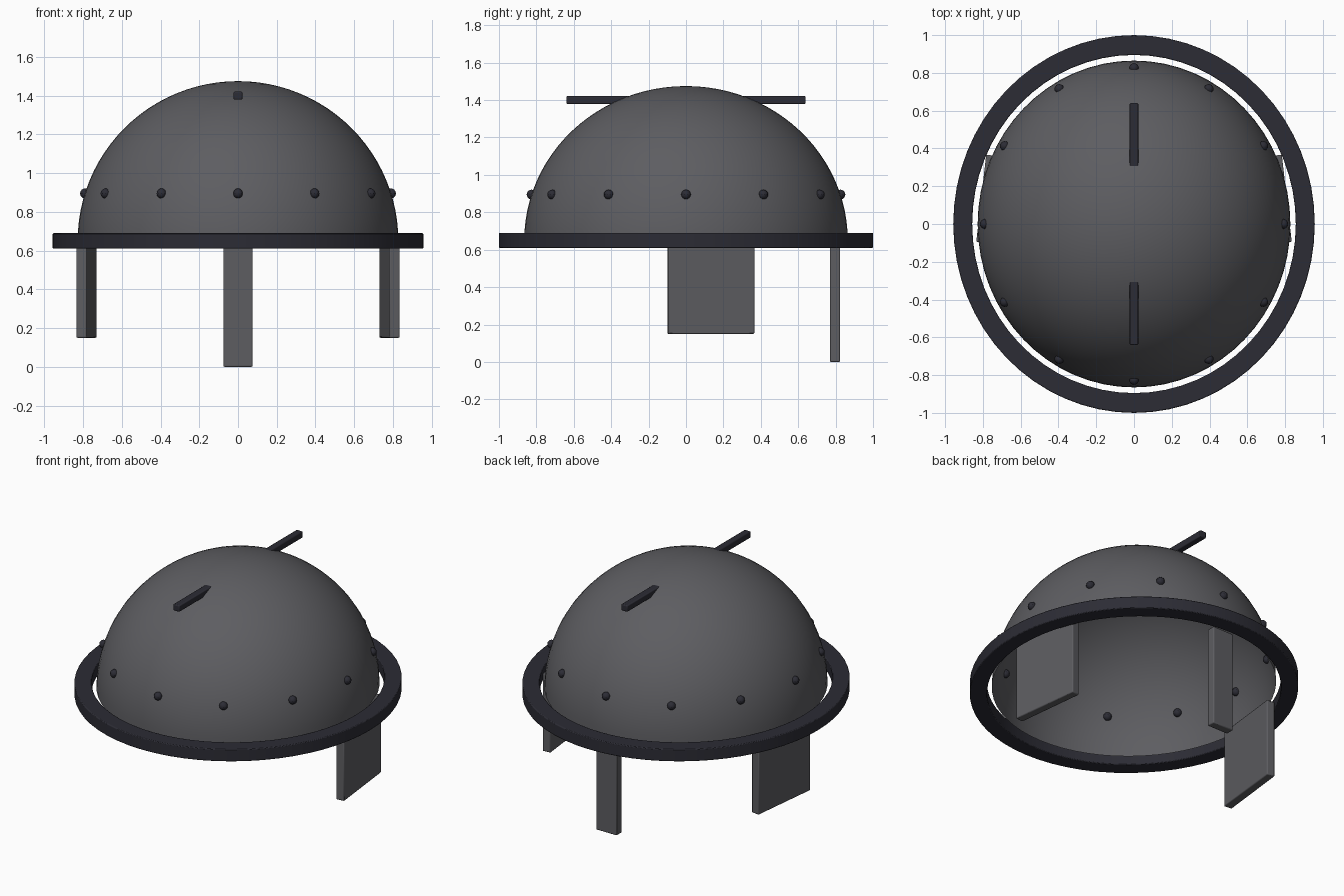
import bpy, bmesh, math
from mathutils import Matrix

if "Cube" in bpy.data.objects:
    bpy.data.objects.remove(bpy.data.objects["Cube"])

OVAL = 0.957  # the helmet is slightly narrower than it is long


def material(name, color):
    m = bpy.data.materials.new(name)
    m.use_nodes = True
    m.diffuse_color = color
    m.node_tree.nodes["Principled BSDF"].inputs["Base Color"].default_value = color
    return m


steel = material("grey steel", (0.11, 0.11, 0.12, 1))
iron = material("dark iron", (0.025, 0.025, 0.035, 1))


def add_object(name, bm, mat, bevel=0):
    bmesh.ops.recalc_face_normals(bm, faces=bm.faces)
    mesh = bpy.data.meshes.new(name)
    bm.to_mesh(mesh)
    bm.free()
    mesh.materials.append(mat)
    ob = bpy.data.objects.new(name, mesh)
    bpy.context.collection.objects.link(ob)
    if bevel:
        mod = ob.modifiers.new("soft edges", "BEVEL")
        mod.width, mod.segments, mod.limit_method = bevel, 2, "ANGLE"
    bpy.ops.object.select_all(action="DESELECT")
    ob.select_set(True)
    bpy.context.view_layer.objects.active = ob
    bpy.ops.object.shade_smooth_by_angle(angle=math.radians(35))
    return ob


def plate(name, center, size, mat, turn=0):
    bm = bmesh.new()
    bmesh.ops.create_cube(bm, size=1, matrix=Matrix.Translation(center)
                          @ Matrix.Rotation(turn, 4, "Z") @ Matrix.Diagonal((*size, 1)))
    return add_object(name, bm, mat, 0.006)


def lathe(name, profile, mat, closed=False, bevel=0):
    bm = bmesh.new()
    verts = [bm.verts.new((0, r, z)) for r, z in profile]
    edges = [bm.edges.new(pair) for pair in zip(verts, verts[1:])]
    if closed:
        edges.append(bm.edges.new((verts[-1], verts[0])))
    bmesh.ops.spin(bm, geom=verts + edges, cent=(0, 0, 0), axis=(0, 0, 1),
                   angle=math.tau, steps=64, use_merge=True)
    bmesh.ops.remove_doubles(bm, verts=bm.verts, dist=0.0001)
    bmesh.ops.scale(bm, vec=(OVAL, 1, 1), verts=bm.verts)
    return add_object(name, bm, mat, bevel)


# Open thin dome
arc = [i * math.pi / 48 for i in range(25)]
dome = lathe("dome", [(0.865 * math.cos(a), 0.65 + 0.825 * math.sin(a)) for a in arc], steel)
# Face the open shell outward
up = max(dome.data.polygons, key=lambda p: p.center.z)
if up.normal.z < 0:
    dome.data.flip_normals()

# Flat brim ring around the dome
lathe("brim_ring", [(0.895, 0.61), (1, 0.61), (1, 0.69), (0.895, 0.69)], iron, True, 0.005)

# Rivets around the lower dome
rivet_z = 0.895
rivet_r = 0.865 * math.sqrt(1 - ((rivet_z - 0.65) / 0.825) ** 2)
bm = bmesh.new()
for i in range(12):
    a = i * math.tau / 12
    spot = (OVAL * rivet_r * math.cos(a), rivet_r * math.sin(a), rivet_z)
    bmesh.ops.create_uvsphere(bm, u_segments=10, v_segments=8, radius=0.026,
                              matrix=Matrix.Translation(spot))
add_object("rivets", bm, iron)

# Bar through the crown
plate("crown_bar", (0, 0, 1.4), (0.045, 1.28, 0.042), iron)

# Nose guard and the two angled cheek plates
plate("nose_guard", (0, 0.797, 0.33), (0.15, 0.055, 0.66), steel)
for side, name in ((1, "left_cheek_plate"), (-1, "right_cheek_plate")):
    plate(name, (side * 0.782, 0.133, 0.405), (0.054, 0.464, 0.51), steel, side * math.radians(6.5))
